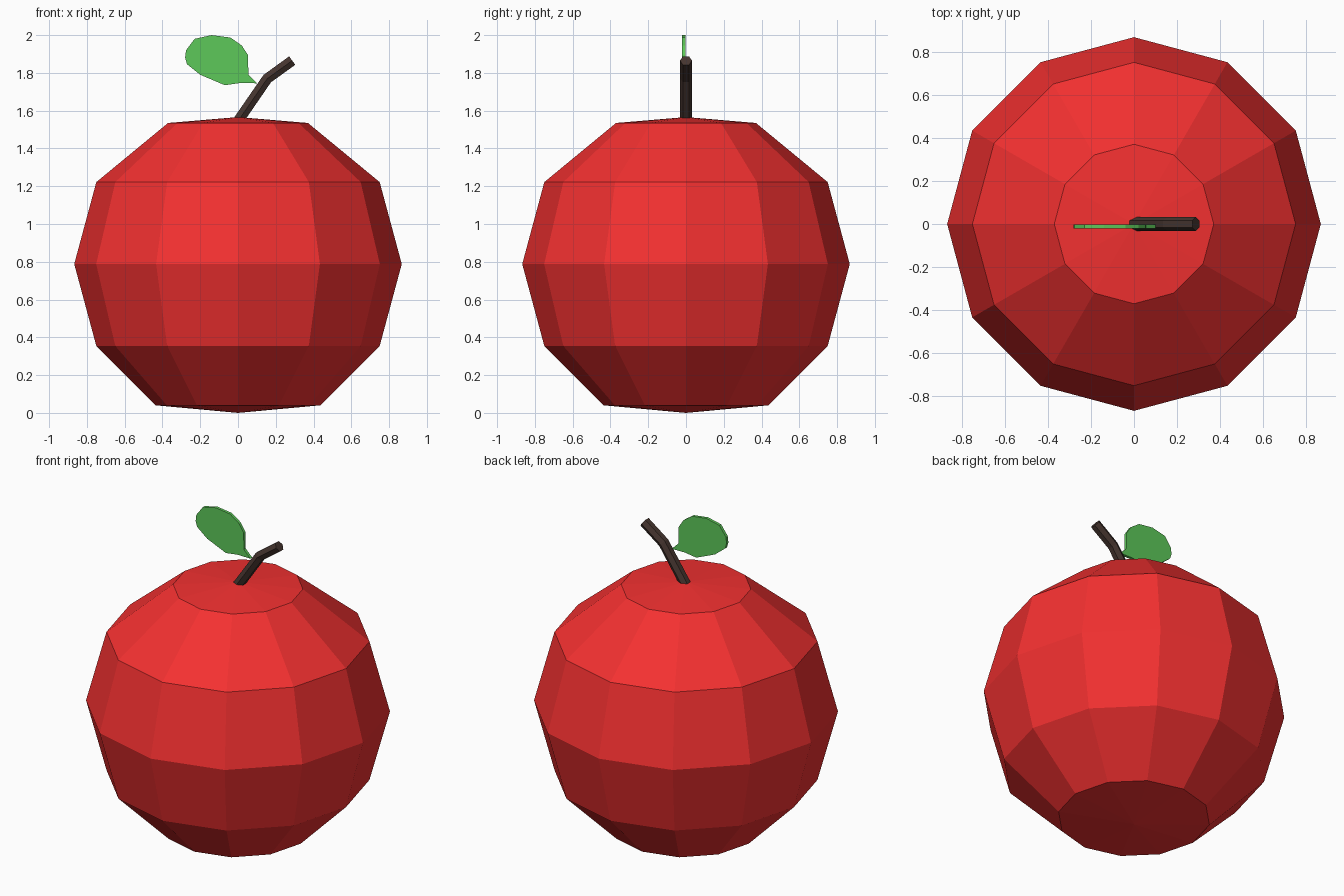
import bpy, bmesh
from math import cos, sin, pi
from mathutils import Vector

if "Cube" in bpy.data.objects:
    bpy.data.objects.remove(bpy.data.objects["Cube"])


def finish(bm, name, color):
    bmesh.ops.recalc_face_normals(bm, faces=bm.faces)
    mesh = bpy.data.meshes.new(name)
    bm.to_mesh(mesh)
    bm.free()
    mat = bpy.data.materials.new(name + "_color")
    mat.diffuse_color = (*color, 1)
    mat.use_nodes = True
    mat.node_tree.nodes["Principled BSDF"].inputs["Base Color"].default_value = mat.diffuse_color
    mesh.materials.append(mat)
    obj = bpy.data.objects.new(name, mesh)
    bpy.context.collection.objects.link(obj)
    return obj


def skin(bm, rings):
    # Join successive rings of vertices with quads
    for a, b in zip(rings, rings[1:]):
        n = len(a)
        for i in range(n):
            j = (i + 1) % n
            bm.faces.new((a[i], a[j], b[j], b[i]))


def fan(bm, ring, tip):
    for i in range(len(ring)):
        bm.faces.new((ring[i], ring[(i + 1) % len(ring)], tip))


# Apple body: 12-sided lathe of a coarse profile with shallow end cones
bm = bmesh.new()
profile = [(0.435, 0.04), (0.75, 0.354), (0.867, 0.788), (0.75, 1.222), (0.37, 1.535)]
rings = [[bm.verts.new((r * cos(i * pi / 6), r * sin(i * pi / 6), z))
          for i in range(12)] for r, z in profile]
skin(bm, rings)
fan(bm, rings[0], bm.verts.new((0, 0, 0)))
fan(bm, rings[-1], bm.verts.new((0, 0, 1.566)))
finish(bm, "apple_body", (0.9, 0.03, 0.03))

# Stem: bent hexagonal tube in the xz plane
bm = bmesh.new()
path = [Vector(p) for p in ((0, 0, 1.545), (0.155, 0, 1.77), (0.287, 0, 1.865))]
dirs = [(path[1] - path[0]).normalized(), (path[2] - path[1]).normalized()]
tangents = [dirs[0], (dirs[0] + dirs[1]).normalized(), dirs[1]]
rings = []
for p, t in zip(path, tangents):
    side = Vector((-t.z, 0, t.x))
    rings.append([bm.verts.new(p + 0.032 * (side * sin(k * pi / 3)
                  + Vector((0, cos(k * pi / 3), 0)))) for k in range(6)])
skin(bm, rings)
bm.faces.new(rings[0])
bm.faces.new(rings[-1])
finish(bm, "stem", (0.06, 0.035, 0.028))

# Leaf: thin extruded outline
bm = bmesh.new()
outline = [(0.1, 1.745), (0.055, 1.79), (0.053, 1.894), (0.02, 1.945),
           (-0.04, 1.987), (-0.14, 2.0), (-0.23, 1.98), (-0.275, 1.92),
           (-0.28, 1.88), (-0.27, 1.846), (-0.2, 1.79), (-0.07, 1.735),
           (0.01, 1.746)]
front = [bm.verts.new((x, -0.02, z)) for x, z in outline]
back = [bm.verts.new((x, -0.002, z)) for x, z in outline]
skin(bm, [front, back])
bm.faces.new(front)
bm.faces.new(back)
finish(bm, "leaf", (0.11, 0.58, 0.1))
